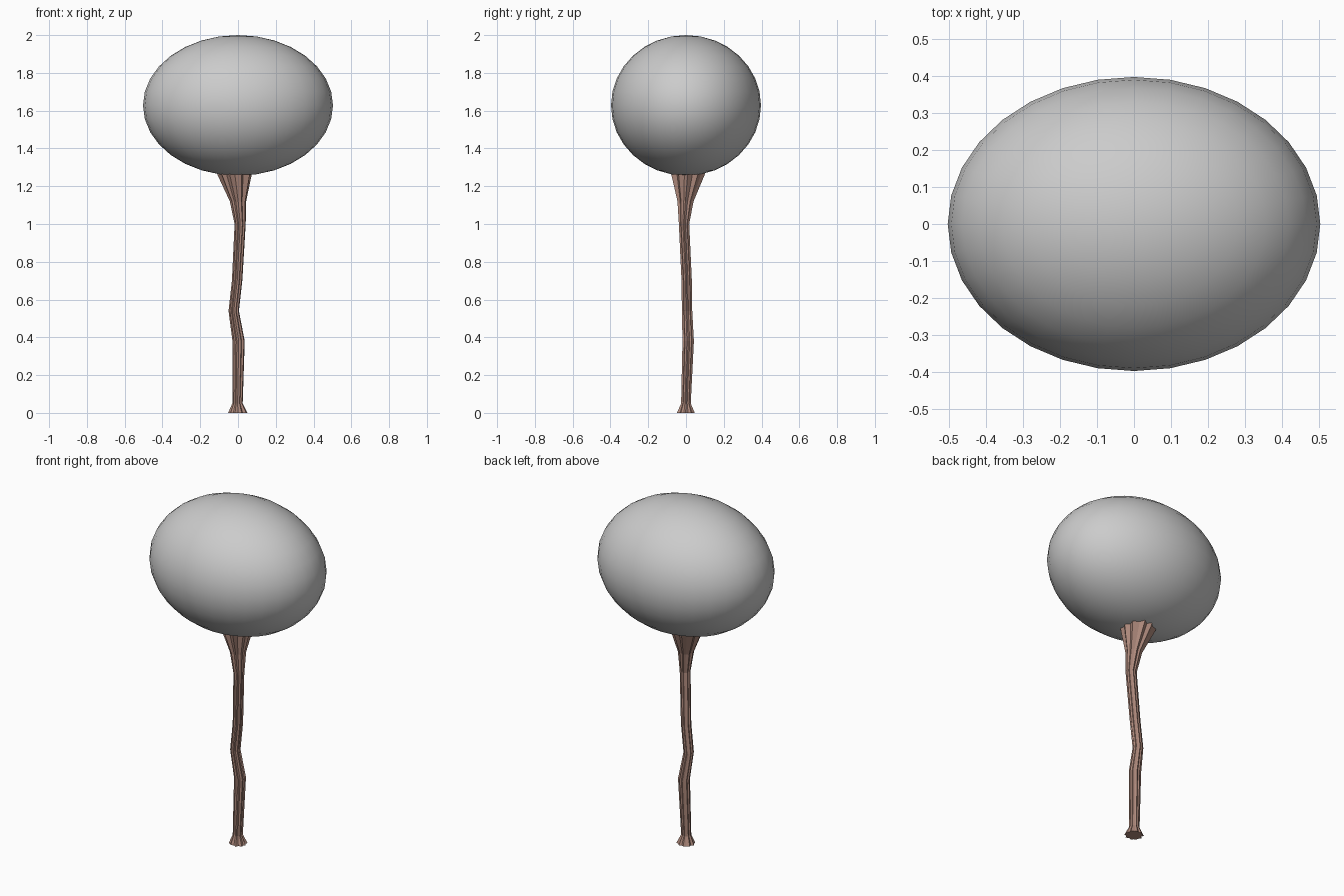
import bpy, bmesh, math, random

if "Cube" in bpy.data.objects:
    bpy.data.objects.remove(bpy.data.objects["Cube"])

random.seed(4)

# Crown: smooth ellipsoid
bpy.ops.mesh.primitive_uv_sphere_add(segments=32, ring_count=16, radius=1, location=(0, 0, 1.628))
crown = bpy.context.object
crown.name = "crown"
crown.scale = (0.503, 0.397, 0.372)
bpy.ops.object.transform_apply(location=False, rotation=False, scale=True)
bpy.ops.object.shade_smooth()

# Trunk stations: z, centre x, centre y, half width x, half width y
stations = [
    (0.00, 0.000, 0.000, 0.052, 0.050),
    (0.05, -0.002, 0.000, 0.028, 0.027),
    (0.38, 0.004, 0.012, 0.033, 0.032),
    (0.54, -0.022, 0.006, 0.028, 0.029),
    (0.70, -0.004, 0.004, 0.028, 0.029),
    (1.00, 0.012, -0.010, 0.030, 0.029),
    (1.12, 0.001, -0.002, 0.044, 0.045),
    (1.26, -0.016, 0.012, 0.092, 0.093),
    (1.30, -0.018, 0.014, 0.098, 0.099),
]

# Bark ridges: irregular fluted outline shared by every station
RIDGES = 10
outline = []
for i in range(RIDGES * 2):
    angle = math.tau * (i + random.uniform(-0.2, 0.2)) / (RIDGES * 2)
    radius = random.uniform(0.95, 1.04) if i % 2 == 0 else random.uniform(0.76, 0.86)
    outline.append((math.cos(angle) * radius, math.sin(angle) * radius))

bm = bmesh.new()
rings = [[bm.verts.new((cx + u * rx, cy + v * ry, z)) for u, v in outline]
         for z, cx, cy, rx, ry in stations]
n = len(outline)
for low, high in zip(rings, rings[1:]):
    for i in range(n):
        j = (i + 1) % n
        bm.faces.new((low[i], low[j], high[j], high[i]))
bm.faces.new(rings[0][::-1])
bm.faces.new(rings[-1])
mesh = bpy.data.meshes.new("trunk")
bm.to_mesh(mesh)
bm.free()
trunk = bpy.data.objects.new("trunk", mesh)
bpy.context.collection.objects.link(trunk)

# Bark colour
bark = bpy.data.materials.new("bark")
bark.diffuse_color = (0.42, 0.25, 0.20, 1)
bark.use_nodes = True
bark.node_tree.nodes["Principled BSDF"].inputs["Base Color"].default_value = bark.diffuse_color
mesh.materials.append(bark)
